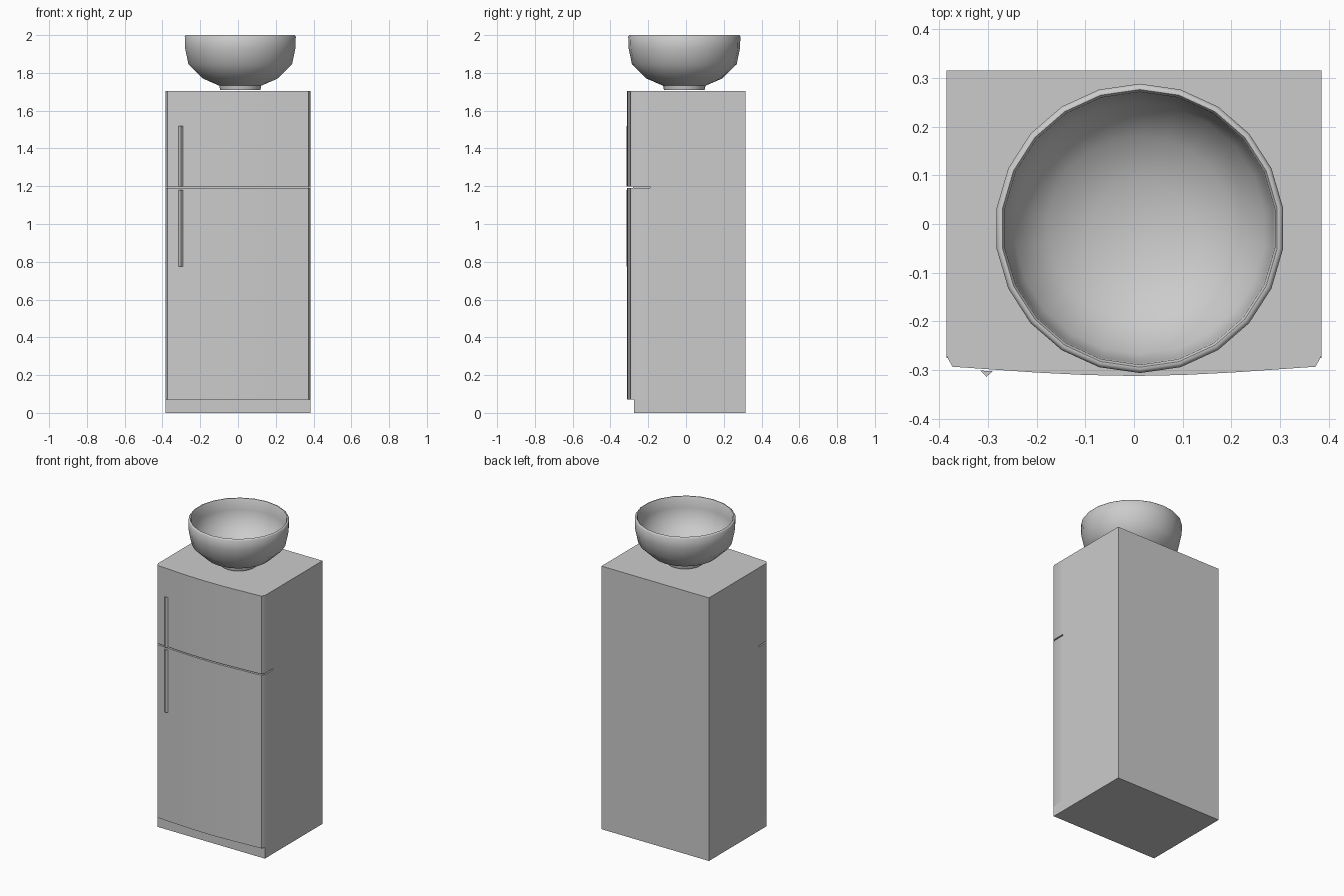
import bpy, bmesh
from math import sin, cos, pi, radians

if "Cube" in bpy.data.objects:
    bpy.data.objects.remove(bpy.data.objects["Cube"])


def finish(name, bm, angle=35):
    bmesh.ops.recalc_face_normals(bm, faces=bm.faces)
    me = bpy.data.meshes.new(name)
    bm.to_mesh(me)
    bm.free()
    ob = bpy.data.objects.new(name, me)
    bpy.context.collection.objects.link(ob)
    bpy.ops.object.select_all(action='DESELECT')
    ob.select_set(True)
    bpy.context.view_layer.objects.active = ob
    bpy.ops.object.shade_smooth_by_angle(angle=radians(angle))
    return ob


def prism(name, outline, z0, z1):
    """Extrude an xy outline from z0 to z1."""
    bm = bmesh.new()
    low = [bm.verts.new((x, y, z0)) for x, y in outline]
    top = [bm.verts.new((x, y, z1)) for x, y in outline]
    bm.faces.new(low[::-1])
    bm.faces.new(top)
    n = len(outline)
    for i in range(n):
        j = (i + 1) % n
        bm.faces.new((low[i], low[j], top[j], top[i]))
    return finish(name, bm)


def rect(hw, y0, y1):
    return [(-hw, y0), (hw, y0), (hw, y1), (-hw, y1)]


def lathe(name, profile, sides, centre):
    """Spin an (r, z) profile; r = 0 ends become poles."""
    bm = bmesh.new()
    rings = []
    for r, z in profile:
        count = sides if r > 0 else 1
        rings.append([bm.verts.new((centre[0] + r * cos(pi / 2 + 2 * pi * i / sides),
                                    centre[1] + r * sin(pi / 2 + 2 * pi * i / sides), z))
                      for i in range(count)])
    for a, b in zip(rings, rings[1:]):
        for i in range(sides):
            j = (i + 1) % sides
            quad = [a[i % len(a)], a[j % len(a)], b[j % len(b)], b[i % len(b)]]
            bm.faces.new(list(dict.fromkeys(quad)))
    return finish(name, bm, 50)


W, TOP, SEAM_Y = 0.385, 1.703, -0.19

# Cabinet, kick plate and recessed seal behind the door gap
prism("cabinet", rect(W, SEAM_Y, 0.315), 0, TOP)
prism("kick_plate", rect(W, -0.275, SEAM_Y), 0, 0.07)
prism("door_seal", rect(W - 0.012, -0.28, SEAM_Y), 1.185, 1.205)

# Bowed doors with chamfered front corners
half = [(0.0, -0.312), (0.1, -0.310), (0.2, -0.305), (0.373, -0.293), (W, -0.270)]
front = [(-x, y) for x, y in half[:0:-1]] + half
door = front + [(W, SEAM_Y), (-W, SEAM_Y)]
prism("lower_door", door, 0.07, 1.19)
prism("upper_door", door, 1.198, TOP)

# Slim triangular handles
grip = [(-0.315, -0.301), (-0.303, -0.314), (-0.290, -0.302)]
prism("lower_handle", grip, 0.775, 1.18)
prism("upper_handle", grip, 1.198, 1.52)

# Footed bowl on top
bowl = [(0, 1.722), (0.095, 1.722), (0.1, 1.71), (0.108, 1.71), (0.112, 1.732),
        (0.2, 1.77), (0.277, 1.845), (0.295, 1.93), (0.297, 1.993), (0.291, 2.0),
        (0.285, 2.0), (0.280, 1.993), (0.277, 1.93), (0.258, 1.855),
        (0.19, 1.79), (0.1, 1.752), (0, 1.745)]
lathe("bowl", bowl, 22, (0.012, -0.009))
